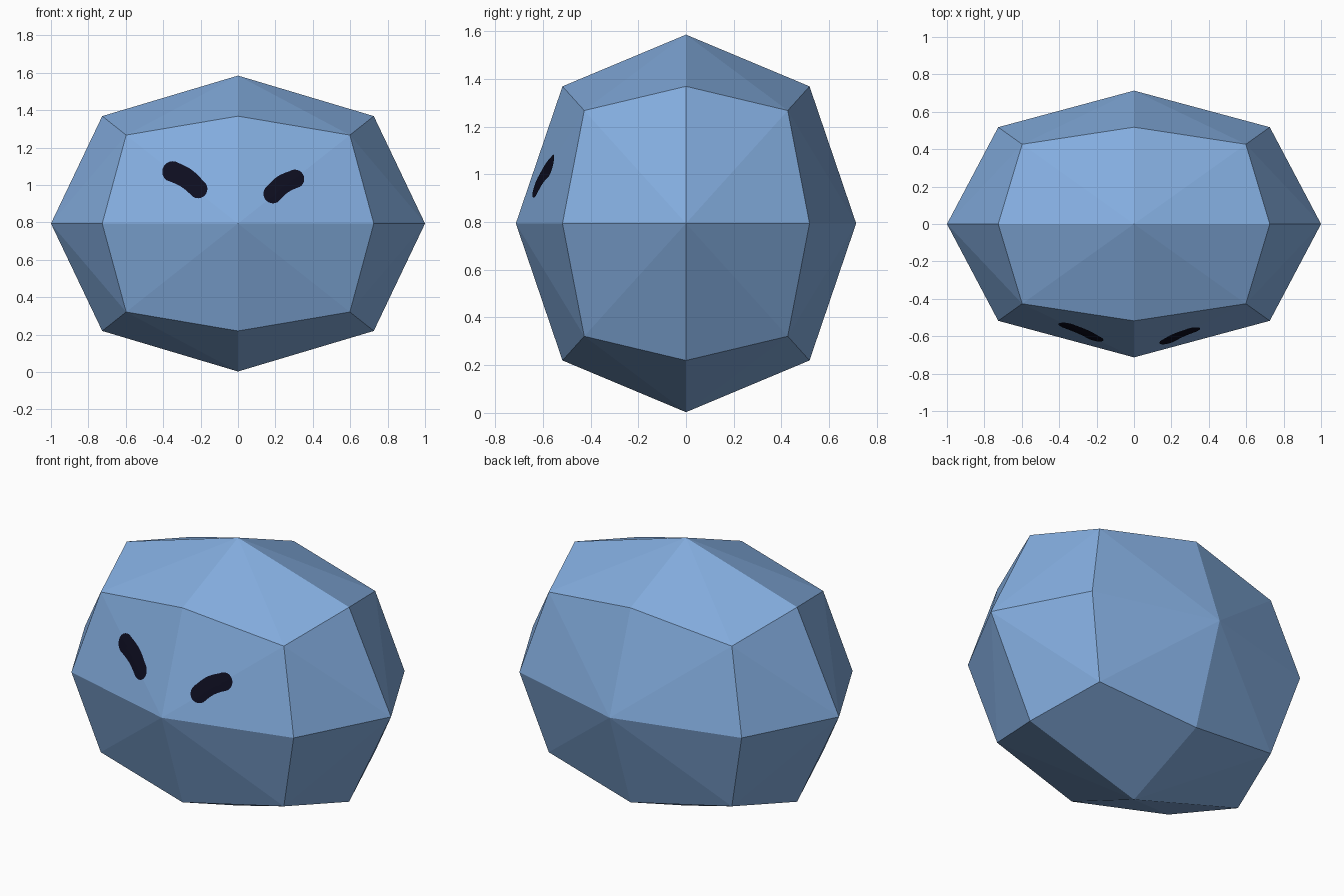
import bpy, bmesh, math
from mathutils import Vector
from mathutils.bvhtree import BVHTree

if "Cube" in bpy.data.objects:
    bpy.data.objects.remove(bpy.data.objects["Cube"])


def material(name, rgb):
    m = bpy.data.materials.new(name)
    m.diffuse_color = (*rgb, 1)
    m.use_nodes = True
    m.node_tree.nodes["Principled BSDF"].inputs["Base Color"].default_value = m.diffuse_color
    return m


def add_object(name, bm, mat):
    me = bpy.data.meshes.new(name)
    bm.to_mesh(me)
    me.materials.append(mat)
    ob = bpy.data.objects.new(name, me)
    bpy.context.collection.objects.link(ob)
    return ob


blue = material("soft blue", (0.23, 0.42, 0.74))
black = material("blue black", (0.004, 0.004, 0.014))

# Body: faceted ellipsoid, a once-subdivided cube (axis, edge and corner points)
HALF = Vector((1.0, 0.713, 0.791))
CENTRE_Z = 0.794
RATIO = {1: 1.0, 2: 0.726, 3: 0.598}
body = bmesh.new()
steps = (-1, 0, 1)
for x in steps:
    for y in steps:
        for z in steps:
            n = abs(x) + abs(y) + abs(z)
            if n:
                k = RATIO[n]
                body.verts.new((x * k * HALF.x, y * k * HALF.y,
                                CENTRE_Z + z * k * HALF.z))
bmesh.ops.convex_hull(body, input=body.verts[:])
bmesh.ops.recalc_face_normals(body, faces=body.faces[:])
add_object("body", body, blue)
surface = BVHTree.FromBMesh(body)


# Eyes: thin bean-shaped plates laid onto the front facets
def eye(name, a, b, radius_a, radius_b, bulge, segments=24, across=8):
    a, b = Vector(a), Vector(b)
    along = (b - a).normalized()
    side = Vector((-along.y, along.x))
    if side.y < 0:
        side = -side
    length = (b - a).length
    bm = bmesh.new()
    rows = []
    for i in range(segments + 1):
        # cosine spacing packs rows into the round ends
        u = 0.5 - 0.5 * math.cos(math.pi * (0.02 + 0.96 * i / segments))
        d = -radius_a + u * (length + radius_a + radius_b)
        t = min(max(d / length, 0), 1)
        r = radius_a + (radius_b - radius_a) * t
        over = max(-d, d - length, 0)
        w = math.sqrt(max(r * r - over * over, 0))
        arch = bulge * math.sin(math.pi * t)
        row = []
        for j in range(across + 1):
            s = w * (2 * j / across - 1) + arch
            p = a + along * d + side * s
            hit, normal, _, _ = surface.ray_cast(Vector((p.x, -3, p.y)), Vector((0, 1, 0)))
            row.append(bm.verts.new(hit + normal * 0.004))
        rows.append(row)
    for r0, r1 in zip(rows, rows[1:]):
        for j in range(across):
            bm.faces.new((r0[j], r0[j + 1], r1[j + 1], r1[j]))
    for f in bm.faces:
        f.normal_update()
        if f.normal.y > 0:
            f.normal_flip()
    add_object(name, bm, black)


eye("left_eye", (-0.348, 1.070), (-0.213, 0.978), 0.056, 0.050, 0.012)
eye("right_eye", (0.303, 1.031), (0.186, 0.952), 0.050, 0.051, 0.012)
